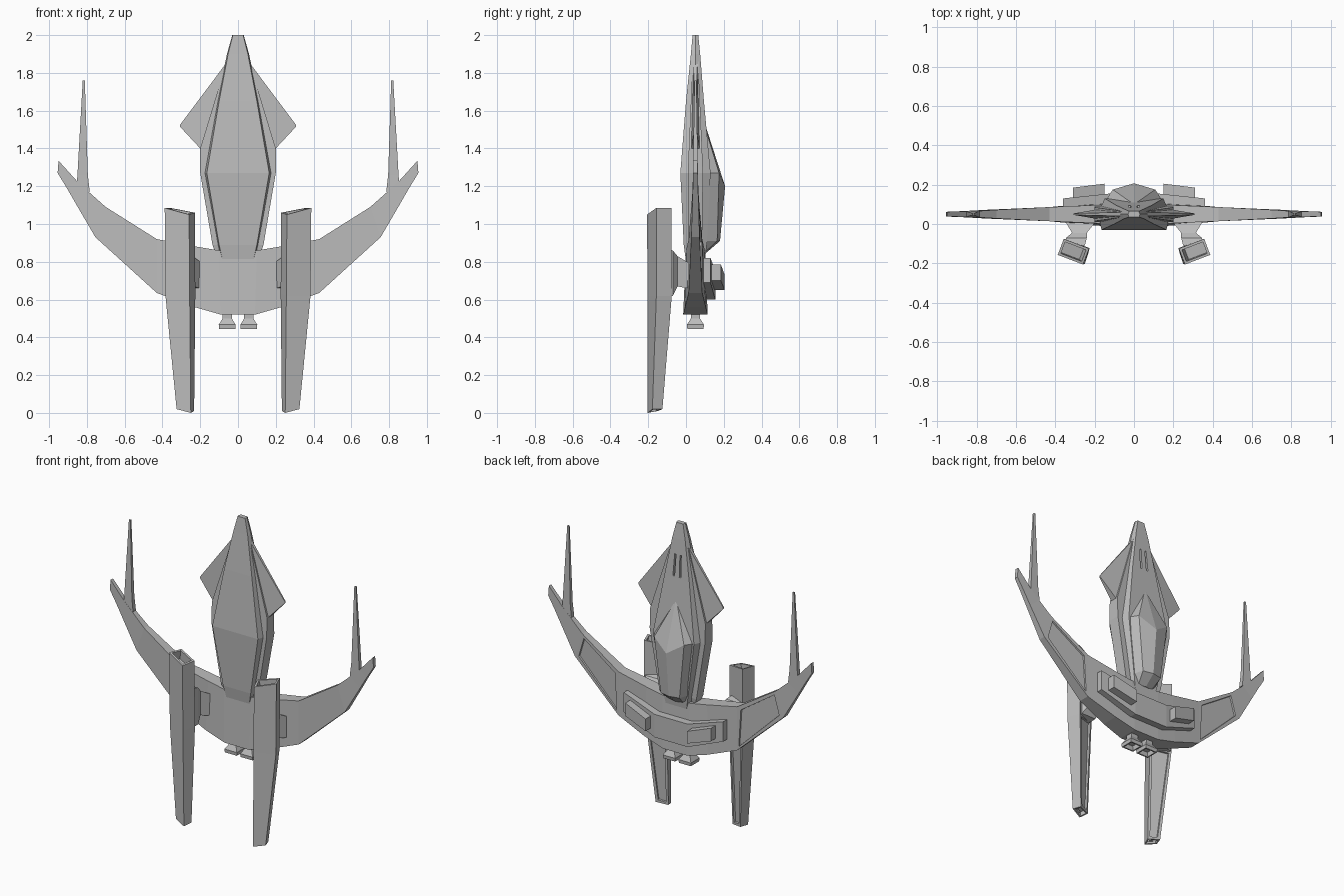
import bpy, bmesh
from mathutils import Vector

cube = bpy.data.objects.get("Cube")
if cube:
    bpy.data.objects.remove(cube)

grey = bpy.data.materials.new("hull_grey")
grey.use_nodes = True
COLOUR = (0.5, 0.5, 0.5, 1)
grey.diffuse_color = COLOUR
grey.node_tree.nodes["Principled BSDF"].inputs["Base Color"].default_value = COLOUR


def loft(name, rings, mirror=False, recess=()):
    """Skin rings of points, cap both ends, then sink panels.
    recess: (face test, border, depth)"""
    bm = bmesh.new()
    loops = [[bm.verts.new(p) for p in ring] for ring in rings]
    for a, b in zip(loops, loops[1:]):
        for i in range(len(a)):
            j = (i + 1) % len(a)
            bm.faces.new((a[i], a[j], b[j], b[i]))
    bm.faces.new(loops[0])
    bm.faces.new(loops[-1])
    bmesh.ops.recalc_face_normals(bm, faces=bm.faces[:])
    bm.normal_update()
    for test, border, depth in recess:
        picked = [f for f in bm.faces if test(f.normal, f.calc_center_median())]
        for f in picked:
            bmesh.ops.inset_individual(bm, faces=[f], thickness=border)
            bmesh.ops.inset_individual(bm, faces=[f], thickness=0.002, depth=-depth)
    mesh = bpy.data.meshes.new(name)
    bm.to_mesh(mesh)
    bm.free()
    mesh.materials.append(grey)
    obj = bpy.data.objects.new(name, mesh)
    bpy.context.collection.objects.link(obj)
    if mirror:
        obj.modifiers.new("Mirror", 'MIRROR')
    return obj


def rect_z(x0, x1, y0, y1, z):
    return [(x0, y0, z), (x1, y0, z), (x1, y1, z), (x0, y1, z)]


def rect_x(x, y0, y1, z0, z1):
    return [(x, y0, z0), (x, y1, z0), (x, y1, z1), (x, y0, z1)]


def rect_y(x0, x1, y, z0, z1):
    return [(x0, y, z0), (x1, y, z0), (x1, y, z1), (x0, y, z1)]


MID = 0.05  # depth of the wing plane

# Crescent wing: lower edge, upper edge, half thickness below and above
stations = [
    ((0.09, 0.52), (0.10, 0.86), 0.065, 0.05),
    ((0.23, 0.56), (0.22, 0.88), 0.055, 0.045),
    ((0.43, 0.635), (0.43, 0.92), 0.036, 0.036),
    ((0.755, 0.93), (0.70, 1.09), 0.022, 0.022),
    ((0.86, 1.11), (0.79, 1.17), 0.016, 0.016),
    ((0.906, 1.19), (0.855, 1.23), 0.014, 0.014),
    ((0.955, 1.27), (0.95, 1.335), 0.012, 0.012),
]


def wing_ring(side, low, high, t0, t1):
    return [(side * low[0], MID - t0, low[1]), (side * low[0], MID + t0, low[1]),
            (side * high[0], MID + t1, high[1]), (side * high[0], MID - t1, high[1])]


loft("wing", [wing_ring(-1, *s) for s in reversed(stations)] + [wing_ring(1, *s) for s in stations],
     recess=[(lambda n, c: n.y > 0.8 and 0.45 < abs(c.x) < 0.7, 0.03, 0.01)])

# Wing tip spikes
loft("wing_spike", [rect_z(0.785, 0.857, MID - 0.015, MID + 0.015, 1.17),
                    rect_z(0.795, 0.85, MID - 0.013, MID + 0.013, 1.26),
                    rect_z(0.811, 0.822, MID - 0.005, MID + 0.005, 1.76)], mirror=True)

# Raised plate and blocks on the back of the wing
loft("back_plate", [rect_x(-0.36, 0.07, 0.13, 0.69, 0.82), rect_x(-0.12, 0.08, 0.155, 0.60, 0.75),
                    rect_x(0.12, 0.08, 0.155, 0.60, 0.75), rect_x(0.36, 0.07, 0.13, 0.69, 0.82)])
loft("back_block", [rect_x(0.15, 0.10, 0.205, 0.65, 0.73),
                    rect_x(0.31, 0.10, 0.185, 0.70, 0.785)], mirror=True)


# Fuselage shell: half width, front depth, back depth, height
def hull_ring(x, front, back, z):
    return [(-x, front, z), (x, front, z), (1.12 * x, MID, z),
            (0.9 * x, back, z), (-0.9 * x, back, z), (-1.12 * x, MID, z)]


hull = loft("fuselage", [hull_ring(*s) for s in (
    (0.08, 0.00, 0.10, 0.80), (0.10, -0.012, 0.11, 0.89), (0.165, -0.03, 0.13, 1.27),
    (0.10, 0.0, 0.095, 1.65), (0.052, 0.026, 0.075, 1.90), (0.027, 0.035, 0.065, 2.0))])

# Vent slots behind the nose
cutter = loft("slot_cutter", [rect_z(0.017, 0.029, 0.065, 0.15, 1.66),
                              rect_z(0.014, 0.024, 0.065, 0.15, 1.80)], mirror=True)
cutter.hide_render = True
cutter.hide_viewport = True
cut = hull.modifiers.new("Slots", 'BOOLEAN')
cut.operation = 'DIFFERENCE'
cut.object = cutter

# Side flange around the fuselage
loft("side_flange", [rect_z(-x, x, MID - t, MID + t, z) for x, t, z in (
    (0.125, 0.03, 0.86), (0.135, 0.035, 0.89), (0.20, 0.04, 1.27), (0.20, 0.035, 1.40), (0.06, 0.015, 1.86))])

# Swept head fins
loft("head_fin", [
    [(0.05, MID - 0.012, 1.86), (0.05, MID + 0.012, 1.86),
     (0.15, MID + 0.03, 1.36), (0.15, MID - 0.03, 1.36)],
    [(0.06, MID - 0.01, 1.855), (0.06, MID + 0.01, 1.855),
     (0.20, MID + 0.022, 1.40), (0.20, MID - 0.022, 1.40)],
    [(0.307, MID - 0.004, 1.525), (0.307, MID + 0.004, 1.525),
     (0.307, MID + 0.004, 1.515), (0.307, MID - 0.004, 1.515)]], mirror=True)


# Faceted hump on the back; its ridge peaks below its shoulders
def hump_ring(x, base, shoulder, ridge, z, drop=0.0):
    return [(-x, base, z), (-0.72 * x, shoulder, z), (0, ridge, z - drop),
            (0.72 * x, shoulder, z), (x, base, z)]


loft("back_hump", [hump_ring(*s) for s in (
    (0.07, 0.08, 0.10, 0.11, 0.85), (0.095, 0.09, 0.165, 0.18, 0.91),
    (0.15, 0.11, 0.175, 0.207, 1.27, 0.07), (0.01, 0.095, 0.105, 0.11, 1.50))])


# Leg-like pods: front edge corners, then depth of the section
def pod_ring(outer, inner, depth, z, z_inner):
    o, i = Vector(outer), Vector(inner)
    along = (o - i).normalized()
    back = Vector((-along.y, along.x)) * depth
    return [(o.x, o.y, z), (i.x, i.y, z_inner), (*(i + back), z_inner + 0.01), (*(o + back), z)]


loft("pod", [
    pod_ring((0.325, -0.178), (0.25, -0.203), 0.056, 0.02, 0.0),
    pod_ring((0.384, -0.157), (0.256, -0.204), 0.087, 0.62, 0.62),
    pod_ring((0.388, -0.157), (0.259, -0.206), 0.087, 1.085, 1.05)], mirror=True,
    recess=[(lambda n, c: n.z > 0.8, 0.018, 0.06), (lambda n, c: n.z < -0.8, 0.012, 0.03),
            (lambda n, c: n.y > 0.7 and c.z < 0.5, 0.022, 0.012)])

# Pylons joining pods to the wing
loft("pylon", [rect_y(0.25, 0.35, -0.11, 0.61, 0.87), rect_y(0.24, 0.345, -0.07, 0.62, 0.86),
               rect_y(0.24, 0.315, -0.045, 0.67, 0.83),
               rect_y(0.20, 0.345, 0.005, 0.66, 0.80), rect_y(0.20, 0.345, 0.04, 0.66, 0.80)], mirror=True)

# Square engine nozzles
loft("nozzle", [rect_z(0.057 - w, 0.057 + w, MID - w, MID + w, z) for w, z in (
    (0.043, 0.445), (0.045, 0.467), (0.024, 0.50), (0.024, 0.54))], mirror=True,
    recess=[(lambda n, c: n.z < -0.8, 0.012, 0.03)])
